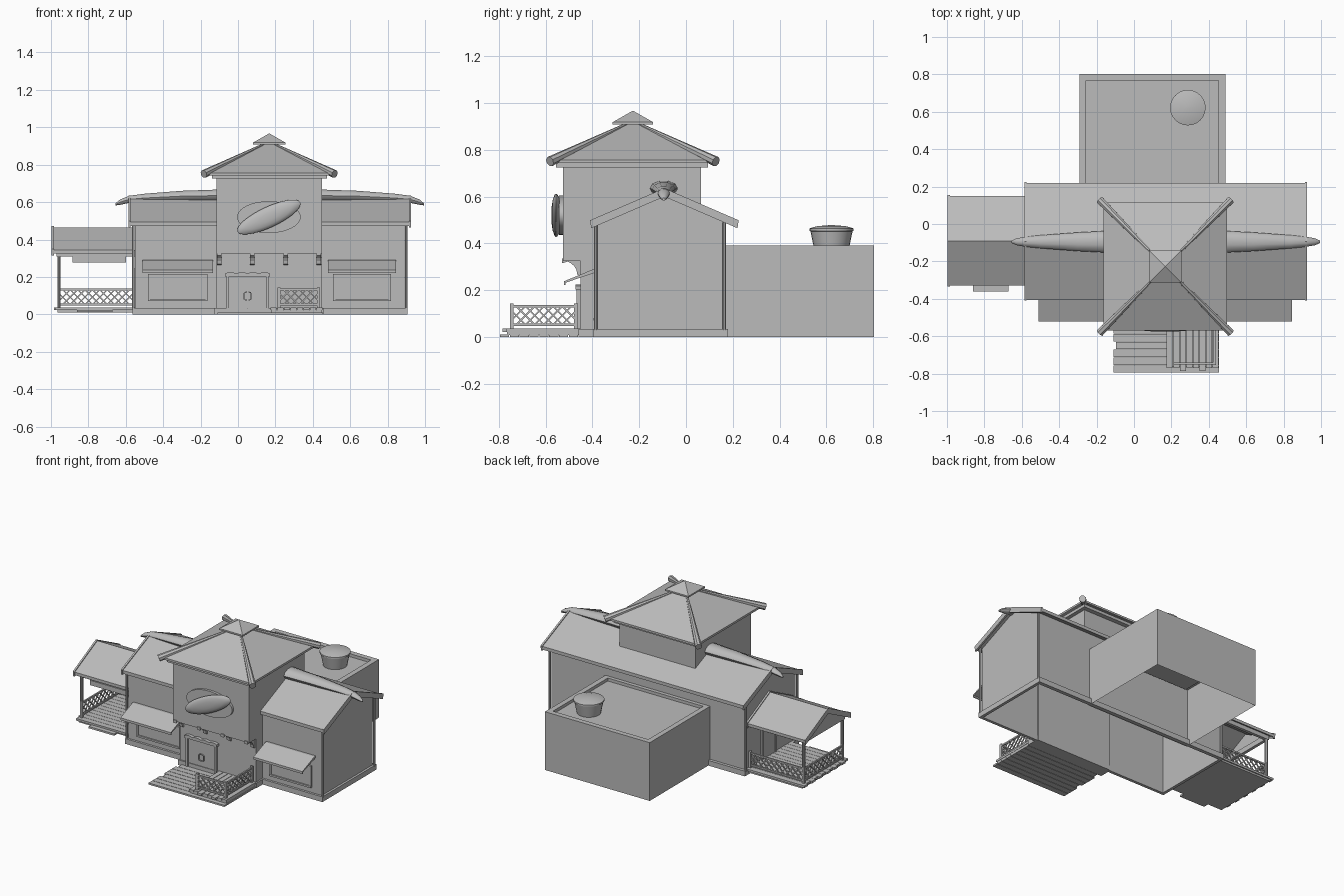
import bpy, bmesh, math
from mathutils import Vector

if "Cube" in bpy.data.objects:
    bpy.data.objects.remove(bpy.data.objects["Cube"])

stone = bpy.data.materials.new("plain grey")
stone.use_nodes = True
stone.diffuse_color = (0.5, 0.5, 0.5, 1)
stone.node_tree.nodes["Principled BSDF"].inputs["Base Color"].default_value = (0.5, 0.5, 0.5, 1)


def finish(name, bm, smooth=False):
    bmesh.ops.recalc_face_normals(bm, faces=bm.faces)
    mesh = bpy.data.meshes.new(name)
    bm.to_mesh(mesh)
    bm.free()
    mesh.materials.append(stone)
    obj = bpy.data.objects.new(name, mesh)
    bpy.context.collection.objects.link(obj)
    if smooth:
        bpy.ops.object.select_all(action='DESELECT')
        obj.select_set(True)
        bpy.context.view_layer.objects.active = obj
        bpy.ops.object.shade_smooth_by_angle(angle=math.radians(40))
    return obj


def loft(bm, rings, caps=True):
    loops = [[bm.verts.new(p) for p in ring] for ring in rings]
    n = len(loops[0])
    for a, b in zip(loops, loops[1:]):
        for i in range(n):
            bm.faces.new((a[i], a[(i + 1) % n], b[(i + 1) % n], b[i]))
    if caps:
        bm.faces.new(loops[0])
        bm.faces.new(loops[-1])


def add_box(bm, x, y, z):
    loft(bm, [[(x[0], y[0], h), (x[1], y[0], h), (x[1], y[1], h), (x[0], y[1], h)] for h in z])


def boxes(name, parts):
    bm = bmesh.new()
    for x, y, z in parts:
        add_box(bm, x, y, z)
    return finish(name, bm)


def open_bottom(bm):
    bmesh.ops.recalc_face_normals(bm, faces=bm.faces)
    low = min(v.co.z for v in bm.verts)
    floor = [f for f in bm.faces if all(v.co.z < low + 1e-4 for v in f.verts)]
    bmesh.ops.delete(bm, geom=floor, context='FACES_ONLY')


def prism(name, profile, x0, x1, hollow=False):
    """Extrude a (y, z) profile along x."""
    bm = bmesh.new()
    loft(bm, [[(x, y, z) for y, z in profile] for x in (x0, x1)])
    if hollow:
        open_bottom(bm)
    return finish(name, bm)


def add_bar(bm, a, b, r0, r1=None, sides=4):
    a, b = Vector(a), Vector(b)
    turn = (b - a).to_track_quat('Z', 'Y')
    rings = []
    for p, r in ((a, r0), (b, r0 if r1 is None else r1)):
        rings.append([p + turn @ Vector((r * math.cos(t), r * math.sin(t), 0))
                      for t in (math.tau * (i + 0.5) / sides for i in range(sides))])
    loft(bm, rings)


def gable_roof(name, x0, x1, y0, y1, eave, ridge, thick):
    mid = (y0 + y1) / 2
    prism(name, [(y0, eave), (mid, ridge), (y1, eave), (y1, eave - thick),
                 (mid, ridge - thick), (y0, eave - thick)], x0, x1)
    # barge boards on both gable ends
    for side, x in (("left", x1), ("right", x0)):
        prism(name + "_trim_" + side, [(y0 - .005, eave + .004), (mid, ridge + .006),
              (y1 + .005, eave + .004), (y1, eave - .03), (mid, ridge - .03), (y0, eave - .03)],
              x - .006, x + .006)


def railing(name, a, b, z0=.052, z1=.132):
    a, b = Vector(a), Vector(b)
    run = b - a
    bm = bmesh.new()

    def at(t, z):
        p = a + run * t
        return (p.x, p.y, z)
    for z in (z0, z1):
        add_bar(bm, at(0, z), at(1, z), .007)
    for t in (0, 1):
        add_bar(bm, at(t, .01), at(t, z1 + .012), .011)
    # crossed lattice strips
    h = z1 - z0
    half = h / 2 / run.length
    count = round(run.length / (h / 2))
    for i in range(count):
        t = (i + .5) / count
        for s in (-half, half):
            lo, hi = t - s, t + s
            ca, cb = min(max(lo, 0), 1), min(max(hi, 0), 1)
            za, zb = z0 + h * (ca - lo) / (hi - lo), z0 + h * (cb - lo) / (hi - lo)
            add_bar(bm, at(ca, za), at(cb, zb), .0045)
    finish(name, bm)


# Main wing: walls, plinth, roof
prism("main_walls", [(-.38, 0), (-.38, .49), (-.095, .61), (.16, .5), (.16, 0)], -.55, .89, True)
boxes("plinth", [((-.565, .905), (-.395, -.375), (0, .035)), ((-.565, .905), (.155, .18), (0, .035)),
                 ((.885, .905), (-.395, .18), (0, .035)), ((-.565, -.545), (-.395, .18), (0, .035)),
                 ((-.125, .46), (-.46, -.39), (0, .035))])
gable_roof("main_roof", -.58, .92, -.405, .22, .495, .63, .022)
bm = bmesh.new()
for y in (-.385, .163):
    for x in (-.56, .9):
        add_bar(bm, (x, y, .03), (x, y, .49), .008, sides=8)
finish("corner_pipes", bm, True)

# Tapered ridge caps that droop at their outer tips
for side, root, d in (("left", .44, 1), ("right", -.1, -1)):
    bm = bmesh.new()
    rings = []
    for t, z, w, h in ((0, .635, .06, .034), (.2, .632, .05, .03), (.4, .622, .035, .024),
                       (.48, .615, .027, .02), (.53, .6, .018, .015), (.555, .588, .006, .006)):
        rings.append([(root + d * t, -.095 + w * math.cos(a), z + h * math.sin(a))
                      for a in (math.tau * i / 10 for i in range(10))])
    loft(bm, rings)
    finish("ridge_cap_" + side, bm, True)

# Tower: lower front, overhanging upper storey, roof
prism("tower_walls", [(-.45, .0), (-.45, .325), (-.525, .325), (-.525, .74), (.065, .74),
                      (.065, .49), (-.37, .47), (-.37, 0)], -.115, .45)
bm = bmesh.new()
loft(bm, [[(x, y, z) for x, y in ((-.14, -.555), (.475, -.555), (.475, .095), (-.14, .095))]
          for z in (.725, .745)])
finish("tower_cornice", bm)
apex = (.167, -.227)


def pyramid(name, hx, hy, base, lip, top, tip):
    bm = bmesh.new()
    loft(bm, [[(apex[0] + s * a, apex[1] + t * b, z) for s, t in ((-1, -1), (1, -1), (1, 1), (-1, 1))]
              for a, b, z in ((hx, hy, base), (hx, hy, lip), (tip, tip, top))])
    open_bottom(bm)
    finish(name, bm)


pyramid("tower_roof", .33, .343, .743, .757, .92, .01)
pyramid("roof_cap", .087, .087, .908, .918, .967, .001)
bm = bmesh.new()
for sx in (-1, 1):
    for sy in (-1, 1):
        add_bar(bm, (apex[0], apex[1], .922), (apex[0] + sx * .35, apex[1] + sy * .355, .75), .006, .022, 8)
finish("hip_poles", bm, True)

# Curved brackets under the overhang
for i in range(4):
    x = -.1 + i * .177
    arc = [(-.525 + .06 * math.sin(a), .268 + .057 * math.cos(a)) for a in
           (math.pi / 2 * k / 5 for k in range(6))]
    prism("bracket_%d" % (i + 1), [(-.53, .335), (-.53, .315)] + arc[1:] + [(-.448, .262), (-.448, .335)],
          x - .012, x + .012)


# Oval sign with a tilted lens in front
def oval(name, rx, rz, tilt, layers):
    bm = bmesh.new()
    c, s = math.cos(tilt), math.sin(tilt)
    rings = []
    for y, k in layers:
        ring = []
        for i in range(40):
            u, v = rx * k * math.cos(math.tau * i / 40), rz * k * math.sin(math.tau * i / 40)
            ring.append((.165 + u * c - v * s, y, .52 + u * s + v * c))
        rings.append(ring)
    loft(bm, rings)
    finish(name, bm, True)


oval("sign_back", .17, .085, 0, ((-.52, 1), (-.542, 1)))
oval("sign_lens", .185, .055, math.radians(25),
     ((-.54, .8), (-.55, .97), (-.556, 1), (-.562, .95), (-.57, .7), (-.575, .35)))

# Entrance door
boxes("entrance_door", [((-.05, .05), (-.456, -.45), (.02, .2)), ((.053, .153), (-.456, -.45), (.02, .2)),
                        ((-.062, -.048), (-.468, -.45), (.01, .205)), ((.15, .164), (-.468, -.45), (.01, .205))])
bm = bmesh.new()
outline = [(-.07 + .242 * i / 24, .219 + .006 * abs(math.sin(i * math.pi / 6))) for i in range(25)]
loft(bm, [[(x, y, z) for x, z in [(-.07, .203)] + outline + [(.172, .203)]] for y in (-.472, -.449)])
finish("door_crest", bm)
bm = bmesh.new()
for s in (-1, 1):
    pts = [(.0515 + s * dx, -.465, z) for dx, z in ((.004, .075), (.018, .08), (.018, .115), (.004, .12))]
    for a, b in zip(pts, pts[1:]):
        add_bar(bm, a, b, .004)
finish("door_handles", bm)

# Shop windows with awnings
for side, x0, x1 in (("right", -.51, -.135), ("left", .48, .845)):
    prism("awning_" + side, [(-.38, .29), (-.395, .29), (-.522, .238), (-.522, .222), (-.515, .222),
                             (-.515, .232), (-.38, .278)], x0, x1)
    a, b = x0 + .04, x1 - .04
    boxes("window_" + side, [((a, b), (-.386, -.38), (.08, .21)), ((a - .012, b + .012), (-.395, -.38), (.07, .082)),
                             ((a - .012, b + .012), (-.392, -.38), (.205, .217)),
                             ((a - .012, a), (-.392, -.38), (.08, .21)), ((b, b + .012), (-.392, -.38), (.08, .21))])

# Front deck: ragged low boards and a railed platform
boards = []
for i in range(8):
    y = -.795 + i * .042
    boards.append(((-.11 + .015 * (i * 3 % 4 == 1), .455), (y, y + .039), (0, .011)))
boxes("low_deck", boards)
boards = []
for i in range(8):
    x = .175 + i * .035
    boards.append(((x, x + .032), (-.77 - .015 * (i * 5 % 3 == 1), -.45), (.022, .036)))
boxes("platform", boards + [((.18, .45), (-.765, -.45), (.008, .022))])
railing("platform_front_rail", (.22, -.745, 0), (.43, -.745, 0))
railing("platform_side_rail", (.43, -.745, 0), (.43, -.47, 0))

# Side porch
boards = [((-.975 - .01 * (i % 2), -.55), (-.33 + i * .04, -.292 + i * .04), (.022, .036)) for i in range(12)]
boxes("porch_floor", boards + [((-.965, -.56), (-.32, .14), (.01, .022)), ((-.86, -.67), (-.36, -.32), (.012, .024))])
gable_roof("porch_roof", -.99, -.56, -.33, .15, .345, .465, .02)
prism("porch_gable", [(-.3, .335), (-.09, .44), (.12, .335)], -.972, -.962)
boxes("porch_beams", [((-.97, -.55), (-.305, -.285), (.31, .345)), ((-.97, -.55), (.105, .125), (.31, .345)),
                      ((-.97, -.95), (-.305, .125), (.31, .345))])
bm = bmesh.new()
for y in (-.295, .115):
    add_bar(bm, (-.957, y, .03), (-.957, y, .32), .01, sides=8)
finish("porch_posts", bm, True)
boxes("porch_sign", [((-.885, -.6), (-.312, -.302), (.278, .31))])
railing("porch_side_rail", (-.957, -.295, 0), (-.957, .115, 0))
railing("porch_back_rail", (-.957, .115, 0), (-.56, .115, 0))
boxes("porch_door", [((-.556, -.55), (-.15, -.02), (.036, .23)), ((-.562, -.55), (-.165, -.15), (.036, .24)),
                     ((-.562, -.55), (-.02, -.005), (.036, .24)), ((-.562, -.55), (-.165, -.005), (.23, .245))])

# Rear annex with parapet and roof vent
bm = bmesh.new()
loft(bm, [[(x, y, z) for x, y in ((-.292 + d, .15 + d), (.488 - d, .15 + d), (.488 - d, .803 - d), (-.292 + d, .803 - d))]
          for d, z in ((0, 0), (0, .392), (.035, .392), (.035, .372))])
open_bottom(bm)
finish("annex", bm)
bm = bmesh.new()
loft(bm, [[(.288 + r * math.cos(math.tau * i / 24), .622 + r * math.sin(math.tau * i / 24), z) for i in range(24)]
          for r, z in ((.073, .37), (.09, .452), (.095, .454), (.095, .464), (.06, .474), (.01, .478))])
finish("roof_vent", bm, True)
